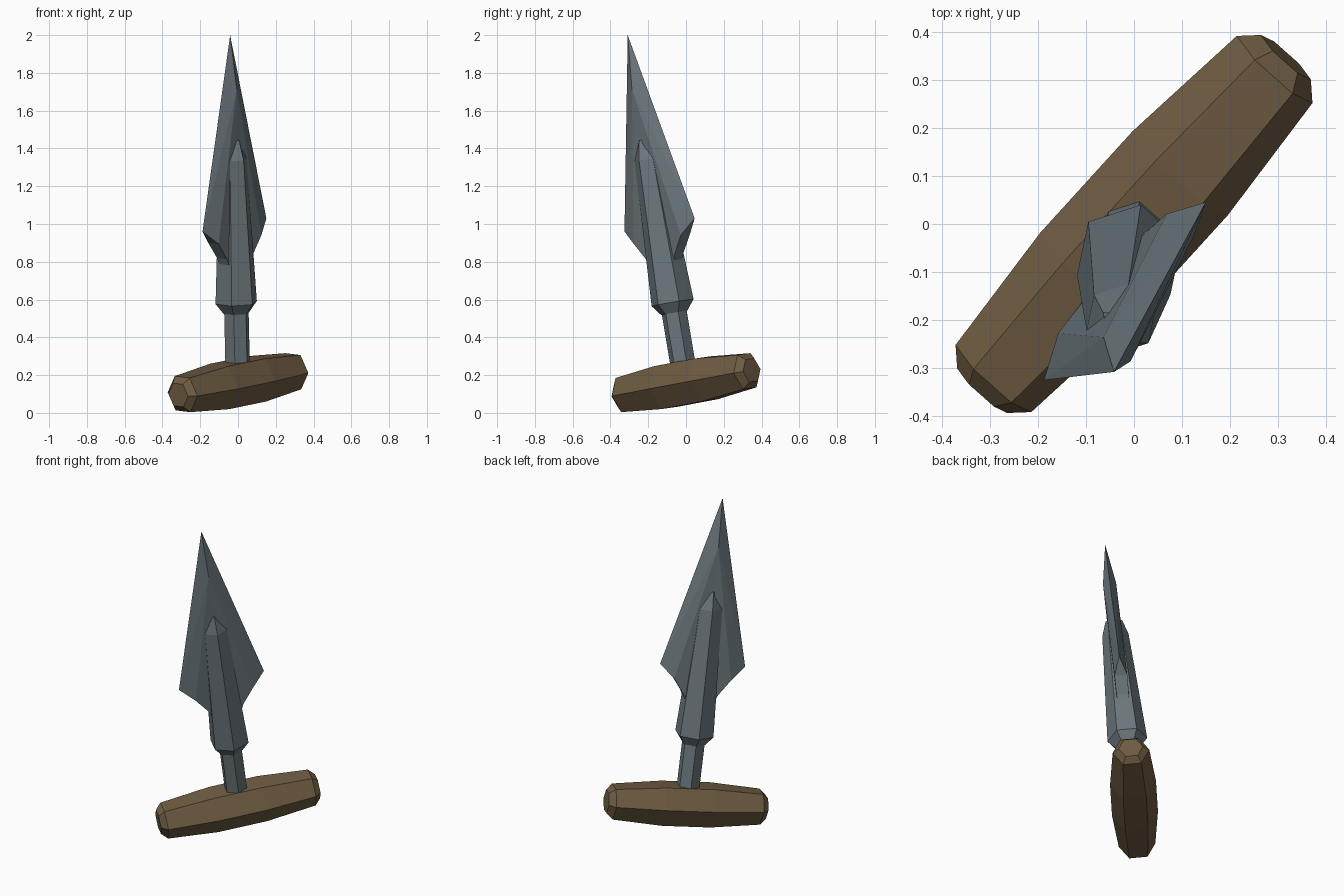
import bpy, bmesh, math
from mathutils import Matrix, Vector

if "Cube" in bpy.data.objects:
    bpy.data.objects.remove(bpy.data.objects["Cube"])

# Tilted frame: u along the grip, v across the blade, w toward the tip
U = Vector((0.667, 0.733, 0.138)).normalized()
V = U.cross(Vector((-0.022, -0.165, 0.986))).normalized()
W = V.cross(U)
FRAME = Matrix.Translation((0, 0, 0.16)) @ Matrix((U, V, W)).transposed().to_4x4()


def material(name, color):
    m = bpy.data.materials.new(name)
    m.diffuse_color = (*color, 1)
    m.use_nodes = True
    m.node_tree.nodes["Principled BSDF"].inputs["Base Color"].default_value = m.diffuse_color
    return m


STEEL = material("grey_steel", (0.148, 0.184, 0.204))
WOOD = material("brown_wood", (0.158, 0.107, 0.055))


def finish(name, bm, mat):
    bm.transform(FRAME)
    bmesh.ops.recalc_face_normals(bm, faces=bm.faces)
    me = bpy.data.meshes.new(name)
    bm.to_mesh(me)
    bm.free()
    me.materials.append(mat)
    bpy.context.collection.objects.link(bpy.data.objects.new(name, me))


def hex_bar(name, rings, mat, place):
    """Loft six-sided rings; place(t, p, q) maps station and section to u, v, w."""
    bm = bmesh.new()
    loops = []
    for t, rp, rq in rings:
        angles = [math.radians(60 * i) for i in range(6)]
        loops.append([bm.verts.new(place(t, rp * math.cos(a), rq * math.sin(a)))
                      for a in angles])
    for a, b in zip(loops, loops[1:]):
        for i in range(6):
            j = (i + 1) % 6
            bm.faces.new((a[i], a[j], b[j], b[i]))
    bm.faces.new(loops[0])
    bm.faces.new(loops[-1])
    finish(name, bm, mat)


# Barrel-shaped grip
half = [(0.145, 0.133), (0.44, 0.106), (0.475, 0.07)]
stations = [(-t, r, r) for t, r in reversed(half)] + [(t, r, r) for t, r in half]
hex_bar("grip", stations, WOOD, lambda t, p, q: (t, p, q))

# Thin shank, then the tapered socket running up the blade
along_blade = lambda t, p, q: (q, p, t)
hex_bar("shank", [(0.04, 0.068, 0.068), (0.40, 0.068, 0.068)], STEEL, along_blade)
hex_bar("socket", [(0.375, 0.072, 0.072), (0.43, 0.115, 0.115),
                   (1.20, 0.076, 0.076), (1.305, 0.048, 0.018)], STEEL, along_blade)

# Bevelled spear blade with swept-back shoulders, mirrored about its axis
bm = bmesh.new()
tip = bm.verts.new((0, 0, 1.866))
ridge = {s: bm.verts.new((0, s * 0.038, 1.58)) for s in (-1, 1)}
foot = {s: bm.verts.new((0, s * 0.035, 0.60)) for s in (-1, 1)}
for side in (-1, 1):
    edge = bm.verts.new((side * 0.2535, 0, 0.847))
    inner = {s: bm.verts.new((side * 0.17, s * 0.037, 0.772)) for s in (-1, 1)}
    lower = {s: bm.verts.new((side * 0.104, s * 0.035, 0.68)) for s in (-1, 1)}
    base = {s: bm.verts.new((side * 0.07, s * 0.035, 0.60)) for s in (-1, 1)}
    for s in (-1, 1):
        bm.faces.new((tip, ridge[s], edge))
        bm.faces.new((ridge[s], inner[s], edge))
        bm.faces.new((ridge[s], inner[s], lower[s], base[s], foot[s]))
    bm.faces.new((edge, inner[1], inner[-1]))
    for a, b in ((inner, lower), (lower, base), (base, foot)):
        bm.faces.new((a[1], b[1], b[-1], a[-1]))
finish("blade", bm, STEEL)
